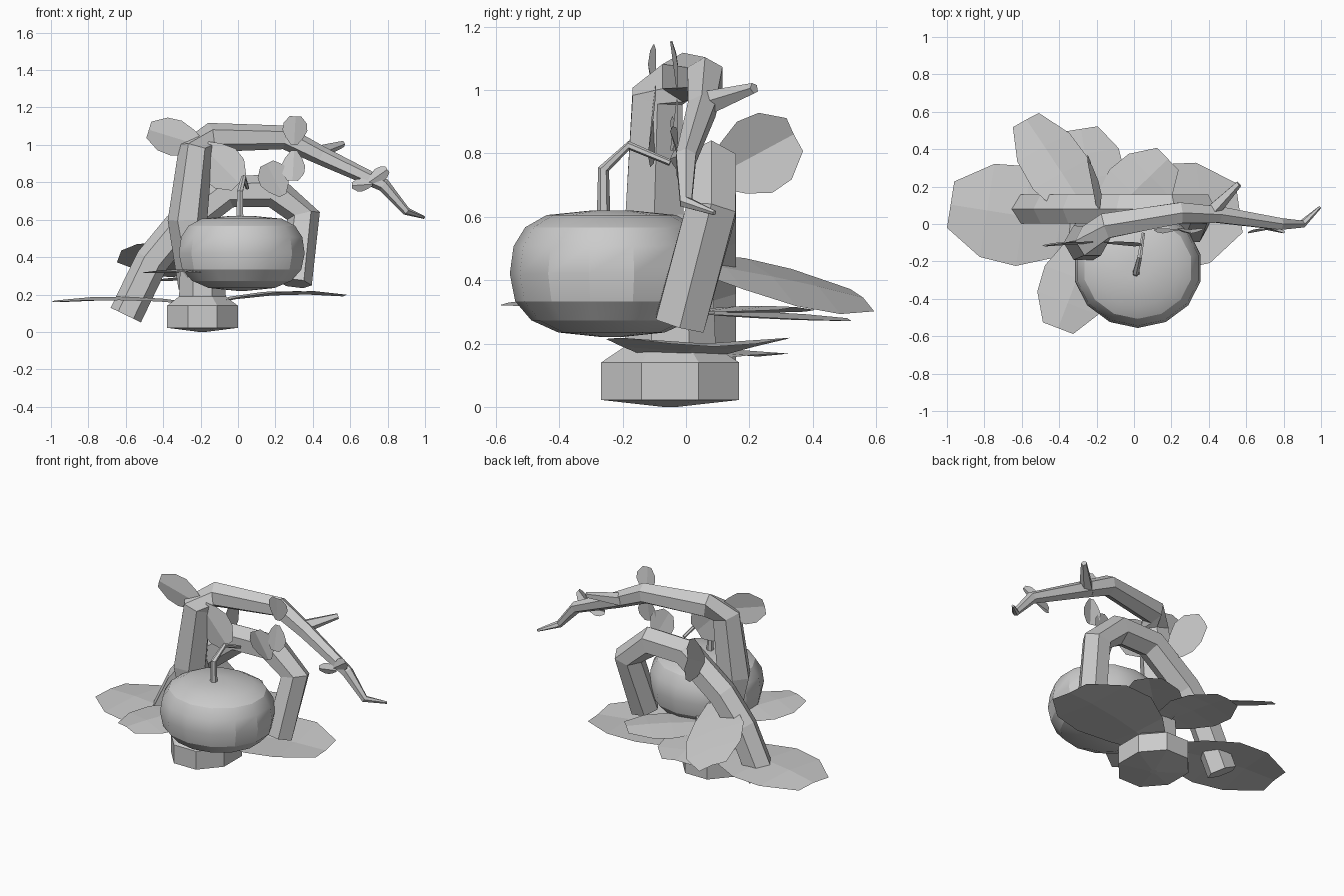
import bpy, bmesh, math
from mathutils import Vector as V

if "Cube" in bpy.data.objects:
    bpy.data.objects.remove(bpy.data.objects["Cube"])


def finish(name, bm):
    me = bpy.data.meshes.new(name)
    bmesh.ops.recalc_face_normals(bm, faces=bm.faces)
    bm.to_mesh(me)
    bm.free()
    ob = bpy.data.objects.new(name, me)
    bpy.context.collection.objects.link(ob)
    return ob


def skin(name, rings):
    bm = bmesh.new()
    rows = [[bm.verts.new(p) for p in r] for r in rings]
    n = len(rows[0])
    for a, b in zip(rows, rows[1:]):
        for i in range(n):
            j = (i + 1) % n
            bm.faces.new((a[i], a[j], b[j], b[i]))
    bm.faces.new(rows[0])
    bm.faces.new(rows[-1])
    return finish(name, bm)


def tube(name, path, r0, r1, n=6, ref=(0, 1, 0)):
    # sweep a polygon along a path with a steady taper
    pts = [V(p) for p in path]
    last = len(pts) - 1
    rings = []
    for i, p in enumerate(pts):
        d = (pts[min(i + 1, last)] - pts[max(i - 1, 0)]).normalized()
        u = d.cross(V(ref)).normalized()
        v = d.cross(u)
        r = r0 + (r1 - r0) * i / last
        rings.append([p + r * (u * math.cos(a) + v * math.sin(a))
                      for a in (2 * math.pi * k / n for k in range(n))])
    return skin(name, rings)


def lathe(name, cx, cy, profile, n, sy):
    return skin(name, [[V((cx + r * math.cos(a), cy + sy * r * math.sin(a), z))
                        for a in (math.pi * (2 * k + 1) / n for k in range(n))]
                       for r, z in profile])


def leaf(name, base, tip, normal, half, fold=0.03, arch=0.0):
    # folded blade: midrib plus two rounded halves
    base, d = V(base), V(tip) - V(base)
    s = d.cross(V(normal)).normalized()
    nrm = s.cross(d).normalized()
    bm = bmesh.new()
    rows = []
    for i in range(5):
        t = i / 4
        w = math.sin(math.radians(10 + 148 * t ** 1.15)) ** 0.8
        c = base + d * t + nrm * arch * 4 * t * (1 - t)
        rows.append([bm.verts.new(c + s * half * w * k - nrm * fold * w * abs(k))
                     for k in (-1, 0, 1)])
    for a, b in zip(rows, rows[1:]):
        for i in (0, 1):
            bm.faces.new((a[i], a[i + 1], b[i + 1], b[i]))
    return finish(name, bm)


# root crown
lathe("root_crown", -.19, -.05, [(.02, 0), (.205, .022), (.205, .14), (.135, .19), (.13, .34)],
      8, 1.15)

# pumpkin: a squared-off ball with a rounder underside
profile = [(.345 * math.cos(a) ** (.5 if a > 0 else .72),
            .42 + math.copysign(.2 * abs(math.sin(a)) ** .85, a))
           for a in (math.radians(-88 + 22 * k) for k in range(9))]
pumpkin = lathe("pumpkin", .02, -.235, profile, 14, .93)
bpy.context.view_layer.objects.active = pumpkin
pumpkin.select_set(True)
bpy.ops.object.shade_smooth_by_angle(angle=math.radians(25))
tube("pumpkin_stem", [(.01, -.26, .58), (.01, -.26, .75), (.03, -.18, .825), (.05, -.05, .77)],
     .022, .01, 6, (1, 0, 0))

# vines
low = [(x, .08, z) for x, z in ((-.6, .09), (-.46, .38), (-.32, .55), (-.06, .75),
                                (.19, .755), (.35, .62))]
tube("low_vine", low + [(.305, -.02, .26)], .09, .09)
tube("high_vine", [(-.2, -.05, .25), (-.27, -.1, .6), (-.225, -.09, .98), (-.15, -.01, 1.04),
                   (.25, .06, 1.04), (.45, .05, .94), (.78, 0, .785), (.9, 0, .645),
                   (.995, .09, .612)], .12, .008)
tube("vine_branch", [(.4, .05, .95), (.56, .215, 1.005)], .045, .018, 5, (0, 0, 1))

# ground leaves fan out from the crown: angle, length, half width, start and end height
for name, ang, length, half, z0, z1 in (
        ("left_leaf", 171, .79, .275, .15, .168), ("right_leaf", 8, .77, .295, .14, .19),
        ("back_left_leaf", 123, .69, .19, .46, .345), ("back_leaf", 99, .535, .2, .3, .28),
        ("back_right_leaf", 44, .53, .18, .3, .315), ("front_leaf", 249, .575, .19, .32, .33)):
    a = math.radians(ang)
    roll = .4 if name == "back_left_leaf" else 0
    lowest = z0 < .2
    leaf(name, (-.2, -.02, z0), (-.2 + length * math.cos(a), -.02 + length * math.sin(a), z1),
         (roll, roll / 2, 1), half, -.02 if name == "right_leaf" else .02, .03 if lowest else .01)

# upright leaves face the front: x, z, angle, length, half width
for name, x, z, ang, length, half in (
        ("top_leaf", -.18, .99, 163, .31, .1), ("hanging_leaf", -.2, 1, -45, .29, .12),
        ("vine_leaf", .3, 1, 87, .152, .068), ("drooping_leaf", .3, .97, -93, .16, .065),
        ("arch_leaf", .24, .73, 117, .19, .085), ("tip_leaf_low", .72, .79, 184, .11, .035),
        ("tip_leaf_high", .7, .8, 35, .12, .04)):
    a = math.radians(ang)
    y = -.1 if x < 0 else -.03
    leaf(name, (x, y, z), (x + length * math.cos(a), y - .02, z + length * math.sin(a)),
         (0, -1, 0), half, .015)
leaf("steep_leaf", (-.2, .08, .72), (-.25, .34, .86), (-1, 0, .2), .13)
